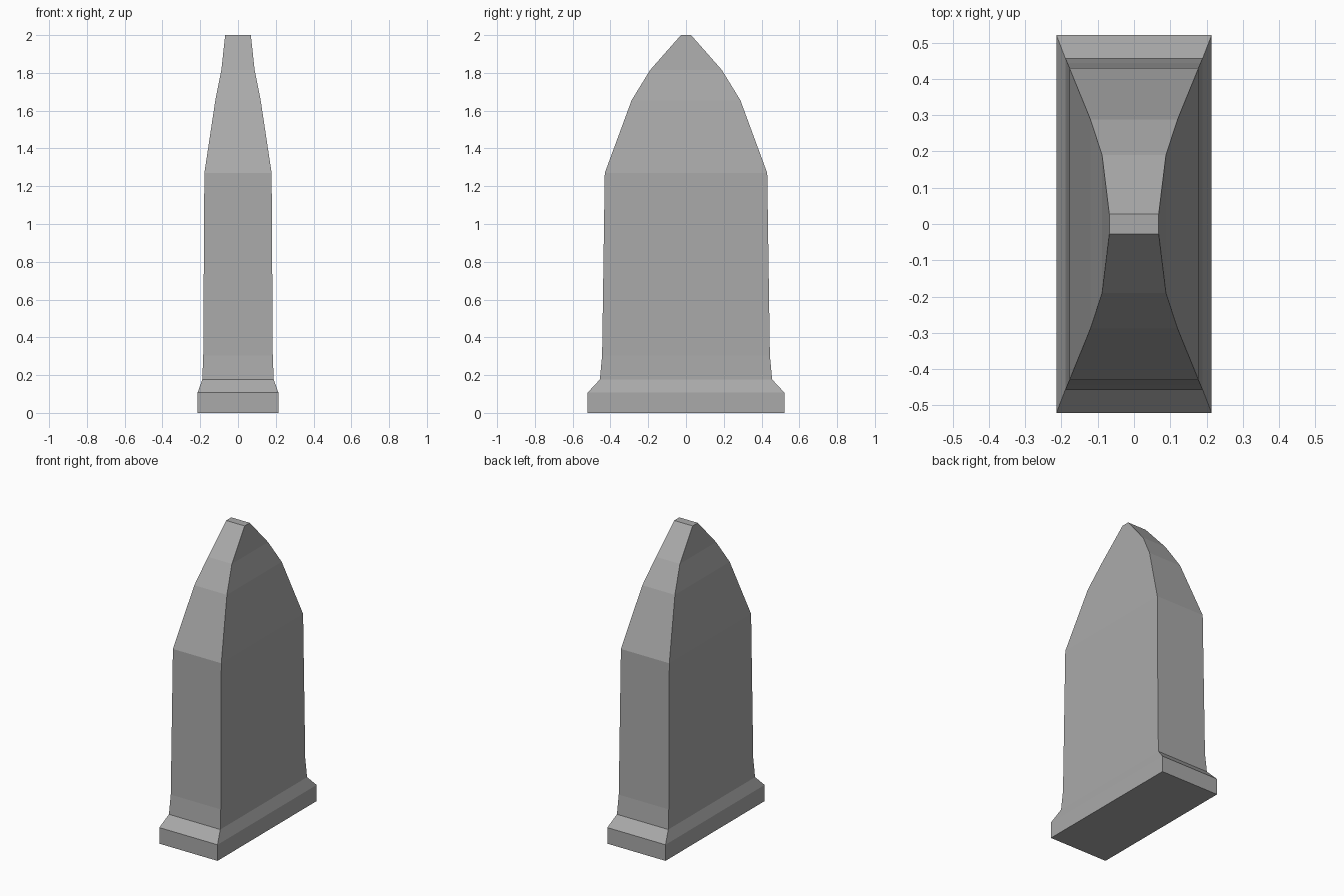
import bpy, bmesh

if "Cube" in bpy.data.objects:
    bpy.data.objects.remove(bpy.data.objects["Cube"])

stone = bpy.data.materials.new("grey stone")
stone.diffuse_color = (0.40, 0.40, 0.40, 1)
stone.use_nodes = True
stone.node_tree.nodes["Principled BSDF"].inputs["Base Color"].default_value = stone.diffuse_color


def loft(name, levels):
    """Stack rectangles (z, half width x, half depth y) into a closed solid."""
    bm = bmesh.new()
    rings = []
    for z, hx, hy in levels:
        corners = ((-hx, -hy), (hx, -hy), (hx, hy), (-hx, hy))
        rings.append([bm.verts.new((x, y, z)) for x, y in corners])
    for low, high in zip(rings, rings[1:]):
        for i in range(4):
            j = (i + 1) % 4
            bm.faces.new((low[i], low[j], high[j], high[i]))
    bm.faces.new(rings[0][::-1])
    bm.faces.new(rings[-1])
    bmesh.ops.recalc_face_normals(bm, faces=bm.faces)
    mesh = bpy.data.meshes.new(name)
    bm.to_mesh(mesh)
    bm.free()
    mesh.materials.append(stone)
    obj = bpy.data.objects.new(name, mesh)
    bpy.context.collection.objects.link(obj)
    return obj


# Whole stone: plinth, bevelled shoulder, tall shaft, pointed arch top
loft("standing_stone", [
    (0.0, 0.214, 0.521),
    (0.107, 0.214, 0.521),
    (0.177, 0.189, 0.456),
    (0.305, 0.184, 0.444),
    (1.27, 0.178, 0.43),
    (1.655, 0.12, 0.288),
    (1.815, 0.088, 0.19),
    (2.0, 0.068, 0.027),
])
